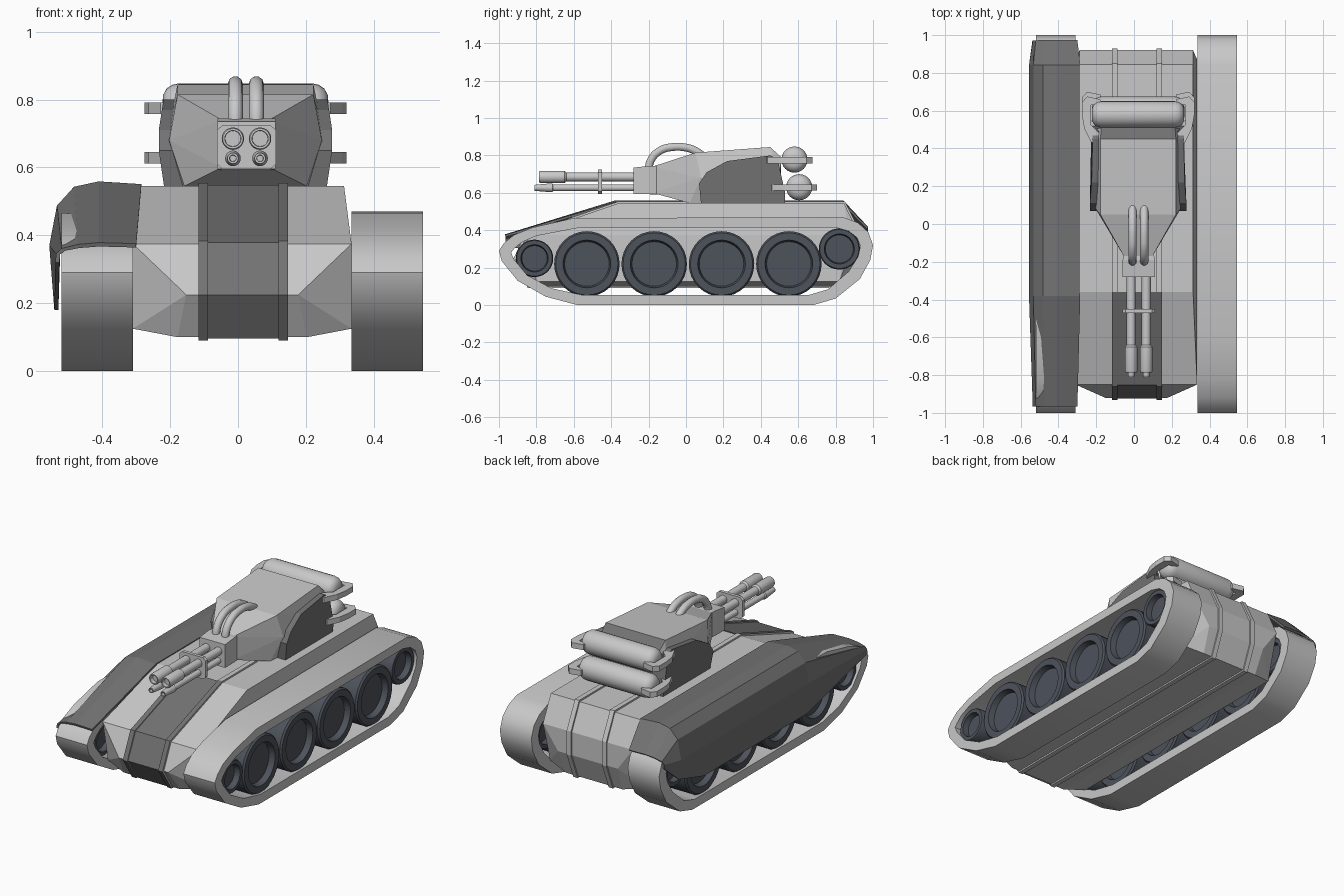
import bpy, bmesh, math

if "Cube" in bpy.data.objects:
    bpy.data.objects.remove(bpy.data.objects["Cube"])


def material(name, col):
    m = bpy.data.materials.new(name)
    m.diffuse_color = (*col, 1)
    m.use_nodes = True
    m.node_tree.nodes["Principled BSDF"].inputs["Base Color"].default_value = m.diffuse_color
    return m


LIGHT = material("light_grey", (0.58, 0.58, 0.58))
DARK = material("dark_grey", (0.17, 0.17, 0.17))
WHEEL = material("blue_grey", (0.075, 0.085, 0.105))


def finish(name, bm, mat, smooth=False, dark_rule=None):
    """Turn a bmesh into an object; dark_rule picks faces for the dark colour."""
    bmesh.ops.recalc_face_normals(bm, faces=bm.faces)
    bm.normal_update()
    if dark_rule:
        for f in bm.faces:
            f.material_index = int(dark_rule(f))
    me = bpy.data.meshes.new(name)
    bm.to_mesh(me)
    bm.free()
    me.materials.append(mat)
    if dark_rule:
        me.materials.append(DARK)
    ob = bpy.data.objects.new(name, me)
    bpy.context.collection.objects.link(ob)
    if smooth:
        bpy.ops.object.select_all(action='DESELECT')
        ob.select_set(True)
        bpy.context.view_layer.objects.active = ob
        bpy.ops.object.shade_smooth_by_angle(angle=math.radians(40))
    return ob


def convex(name, half_points, cx, mat, dark_rule=None):
    """Convex body from (half width, y, z) points mirrored about cx."""
    bm = bmesh.new()
    for h, y, z in half_points:
        for s in (-1, 1):
            bm.verts.new((cx + s * h, y, z))
    bmesh.ops.convex_hull(bm, input=bm.verts[:])
    bmesh.ops.delete(bm, geom=[v for v in bm.verts if not v.link_faces], context='VERTS')
    bmesh.ops.dissolve_limit(bm, angle_limit=0.02, verts=bm.verts[:], edges=bm.edges[:])
    return finish(name, bm, mat, dark_rule=dark_rule)


def prism(name, pts, place, a, b, mat, dark_rule=None):
    """Extrude a 2D outline from a to b; place(u, v, t) gives the 3D point."""
    bm = bmesh.new()
    lo = [bm.verts.new(place(u, v, a)) for u, v in pts]
    hi = [bm.verts.new(place(u, v, b)) for u, v in pts]
    bm.faces.new(lo)
    bm.faces.new(hi[::-1])
    for i in range(len(pts)):
        j = (i + 1) % len(pts)
        bm.faces.new((lo[i], lo[j], hi[j], hi[i]))
    return finish(name, bm, mat, dark_rule=dark_rule)


def lathe(name, profile, origin, axis, mat, segs=24):
    """Revolve (radius, distance) points round the x or y axis."""
    bm = bmesh.new()
    ox, oy, oz = origin
    rings = []
    for r, t in profile:
        ring = []
        for k in range(segs if r > 0 else 1):
            a = 2 * math.pi * k / segs
            c, s = r * math.cos(a), r * math.sin(a)
            p = (ox + t, oy + c, oz + s) if axis == 'x' else (ox + c, oy + t, oz + s)
            ring.append(bm.verts.new(p))
        rings.append(ring)
    for A, B in zip(rings, rings[1:]):
        for k in range(segs):
            q = [A[k % len(A)], A[(k + 1) % len(A)], B[(k + 1) % len(B)], B[k % len(B)]]
            bm.faces.new(list(dict.fromkeys(q)))
    return finish(name, bm, mat, smooth=True)


yz = lambda y, z, x: (x, y, z)
HX, TX = 0.0125, 0.022   # centre lines of hull and turret

# Hull body
convex("hull", [(.30, -.36, .545), (.30, .845, .545), (.322, -.85, .375), (.165, -.85, .375),
                (.322, .87, .375), (.30, .92, .39), (.2, .92, .25), (.165, -.92, .225),
                (.322, -.80, .125), (.322, .82, .125), (.19, -.84, .10), (.19, .86, .10)], HX, LIGHT)

# Dark painted strip on the nose
prism("nose_strip", [(-.36, .549), (-.852, .379), (-.925, .225), (-.843, .096), (-.7, .15), (-.36, .5)],
      yz, -.09, .12, DARK)

# Ribs wrapping round the hull
rib = [(-.36, .555), (-.86, .383), (-.933, .225), (-.845, .091), (.865, .091),
       (.929, .25), (.929, .395), (.85, .555)]
for i, x in enumerate((-.117, .119)):
    prism(f"hull_rib_{i}", rib, yz, x, x + .029, LIGHT,
          lambda f: f.calc_center_median().y < -.36)

# Tracks: closed belts with an open middle
outer = [(-1, .29), (-.975, .33), (-.92, .375), (-.82, .415), (-.6, .465), (.84, .47), (.92, .44),
         (.975, .39), (1, .32), (.985, .24), (.93, .14), (.80, .035), (.68, 0), (-.58, 0),
         (-.75, .045), (-.9, .13), (-.985, .235)]
inner = [(-.935, .28), (-.92, .30), (-.88, .335), (-.8, .37), (-.58, .412), (.80, .415), (.87, .395),
         (.915, .36), (.932, .315), (.92, .26), (.87, .18), (.76, .085), (.66, .055), (-.56, .055),
         (-.72, .09), (-.85, .16), (-.92, .245)]
wheels = [(-.53, .22, .175), (-.17, .22, .175), (.19, .22, .175), (.55, .22, .175),
          (-.81, .25, .1), (.82, .30, .11)]
for side, cx in (("right", .44), ("left", -.415)):
    bm = bmesh.new()
    loops = [[bm.verts.new((x, y, z)) for y, z in loop]
             for loop, x in ((outer, cx - .105), (outer, cx + .105), (inner, cx + .105), (inner, cx - .105))]
    n = len(outer)
    for a in range(4):
        A, B = loops[a], loops[(a + 1) % 4]
        for k in range(n):
            bm.faces.new((A[k], A[(k + 1) % n], B[(k + 1) % n], B[k]))
    finish(f"{side}_track", bm, LIGHT, smooth=True)
    # Road wheels with recessed hubs
    for i, (y, z, r) in enumerate(wheels):
        half = [(0, .055), (.68 * r, .055), (.73 * r, .09), (.95 * r, .09), (r, .08)]
        prof = [(q, -t) for q, t in half] + half[::-1]
        lathe(f"{side}_wheel_{i}", prof, (cx, y, z), 'x', WHEEL, 32)

# Left fender: thin shell lofted over four stations
end = [(-.30, 0), (-.41, .003), (-.47, -.002), (-.515, -.012), (-.53, -.025), (-.532, -.05)]
mid = [(-.285, -.005), (-.41, .003), (-.48, -.012), (-.528, -.065), (-.55, -.18), (-.535, -.37)]
stations = [(-.965, .37, end), (-.38, .55, mid), (.6, .55, mid), (.84, .55, mid), (.97, .41, end)]
bm = bmesh.new()
rows = [[bm.verts.new((x, y, top + dz)) for x, dz in sec] for y, top, sec in stations]
rows[3][5].co.z = .25
for A, B in zip(rows, rows[1:]):
    for k in range(5):
        bm.faces.new((A[k], A[k + 1], B[k + 1], B[k]))
fender = finish("left_fender", bm, DARK)
mod = fender.modifiers.new("thickness", 'SOLIDIFY')
mod.thickness = .012
mod.offset = 0

# Turret body, dark at the rear
convex("turret", [(.07, -.18, .60), (.07, -.18, .74), (.18, .02, .545), (.215, .5, .545),
                  (.225, .08, .68), (.235, .5, .68), (.2, .05, .815), (.2, .45, .845),
                  (.195, .51, .79)], TX, LIGHT, lambda f: f.normal.y > .5)

# Dark cheek plates and tank brackets on both turret sides
cheek = [(.08, .545), (.07, .65), (.11, .71), (.22, .77), (.45, .80), (.49, .78), (.53, .6), (.53, .545)]
bracket = [(.2, .44), (.25, .46), (.285, .53), (.297, .6), (.297, .67), (.27, .70), (.2, .685),
           (.2, .66), (.25, .655), (.25, .55), (.2, .5)]


def cheek_x(z):
    return .24 + .02 * (1 - min(1, abs(z - .68) / .13))


for side, s in (("right", 1), ("left", -1)):
    prism(f"{side}_cheek_plate", cheek,
          lambda y, z, t: (TX + s * (cheek_x(z) if t else .16), y, z), 0, 1, DARK)
    for lvl, dy, z in (("upper", -.025, .758), ("lower", 0, .612)):
        prism(f"{side}_{lvl}_bracket", bracket, lambda x, y, t: (TX + s * x, y + dy, t), z, z + .033, LIGHT)

# Rear storage cylinders with rounded ends
for lvl, y, z in (("upper", .58, .778), ("lower", .605, .63)):
    half = [(0, .245), (.035, .243), (.055, .232), (.066, .215), (.07, .195)]
    lathe(f"{lvl}_rear_tank", [(r, -t) for r, t in half] + half[::-1], (TX, y, z), 'x', LIGHT)

# Gun mount and barrel clamp
convex("gun_mount", [(.085, -.28, .735), (.085, -.28, .595), (.085, -.19, .745), (.085, -.19, .595),
                     (.07, -.1, .74), (.07, -.1, .59)], .025, LIGHT)
prism("barrel_clamp", [(-.062, .61), (-.045, .595), (.095, .595), (.112, .61), (.112, .71),
                       (.095, .725), (-.045, .725), (-.062, .71)],
      lambda x, z, y: (x, y, z), -.47, -.45, LIGHT)

# Barrels with hollow muzzles, and hoses arching from mount to turret roof
for i, x in enumerate((-.015, .065)):
    lathe(f"upper_barrel_{i}", [(0, -.76), (.023, -.76), (.024, -.785), (.03, -.785), (.033, -.775),
                                (.033, -.65), (.024, -.64), (.024, -.25), (0, -.25)],
          (x, 0, .685), 'y', LIGHT, 20)
    lathe(f"lower_barrel_{i}", [(0, -.79), (.009, -.79), (.01, -.81), (.016, -.81), (.023, -.73),
                                (.023, -.715), (.018, -.71), (.018, -.25), (0, -.25)],
          (x, 0, .627), 'y', LIGHT, 20)
    cu = bpy.data.curves.new(f"hose_{i}", 'CURVE')
    cu.dimensions = '3D'
    cu.bevel_depth = .022
    cu.bevel_resolution = 3
    cu.resolution_u = 6
    path = [(-.2, .70), (-.19, .77), (-.14, .825), (-.07, .845), (0, .842), (.05, .825), (.10, .79)]
    sp = cu.splines.new('BEZIER')
    sp.bezier_points.add(len(path) - 1)
    for bp, (y, z) in zip(sp.bezier_points, path):
        bp.co = (-.008 + .062 * i, y, z)
        bp.handle_left_type = bp.handle_right_type = 'AUTO'
    cu.materials.append(LIGHT)
    bpy.context.collection.objects.link(bpy.data.objects.new(f"hose_{i}", cu))
